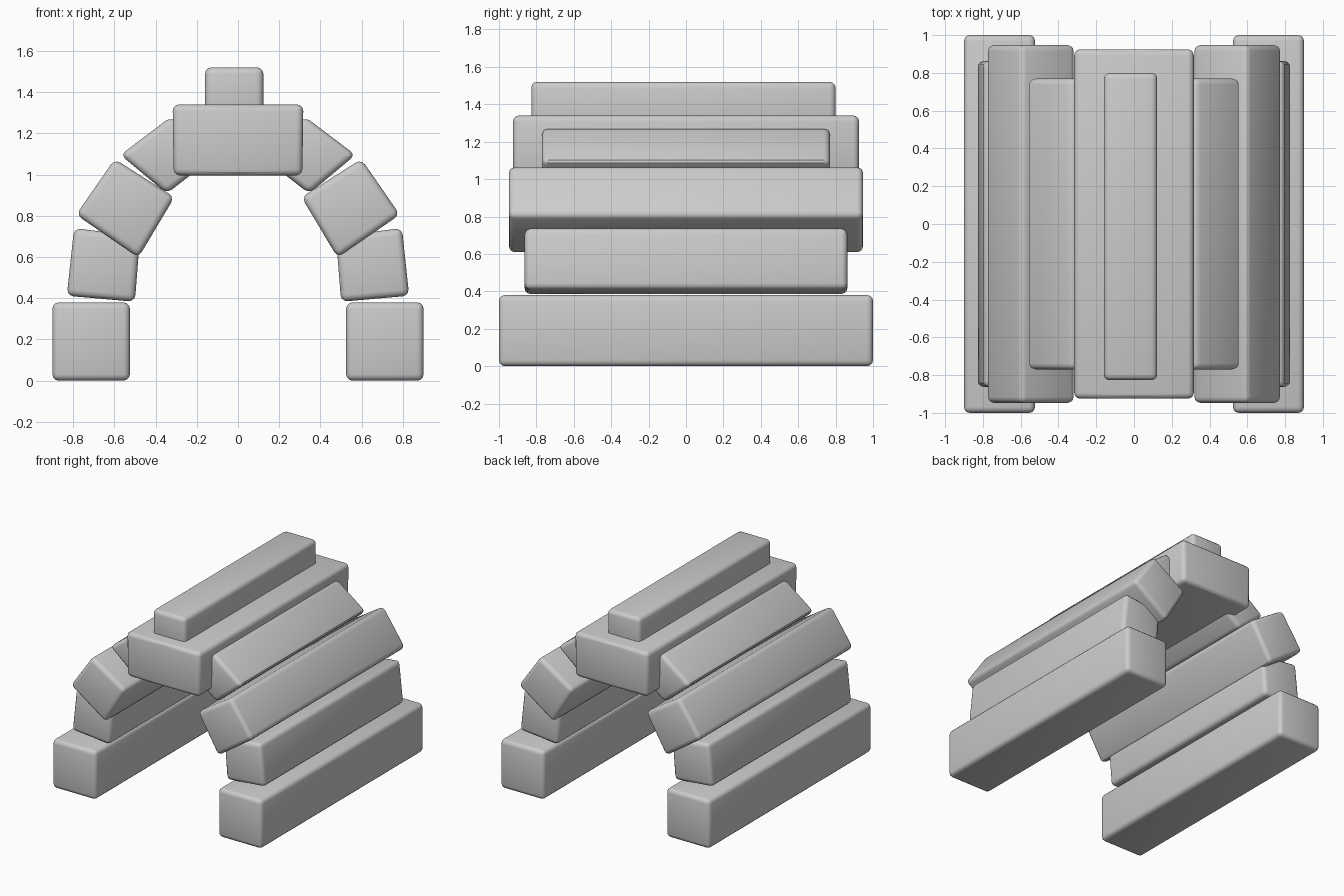
import bpy

if "Cube" in bpy.data.objects:
    bpy.data.objects.remove(bpy.data.objects["Cube"])


def block(name, profile, y0, y1, mirror=True, radius=0.032):
    """Extrude an xz profile along y, round its edges, optionally mirror in x."""
    n = len(profile)
    verts = [(x, y0, z) for x, z in profile] + [(x, y1, z) for x, z in profile]
    faces = [tuple(range(n)), tuple(range(2 * n - 1, n - 1, -1))]
    faces += [(i, i + n, (i + 1) % n + n, (i + 1) % n) for i in range(n)]
    mesh = bpy.data.meshes.new(name)
    mesh.from_pydata(verts, [], faces)
    obj = bpy.data.objects.new(name, mesh)
    bpy.context.collection.objects.link(obj)
    bevel = obj.modifiers.new("Bevel", "BEVEL")
    bevel.width = radius
    bevel.segments = 3
    bevel.limit_method = 'NONE'
    if mirror:
        mir = obj.modifiers.new("Mirror", "MIRROR")
        mir.use_bisect_axis[0] = True
        mir.use_bisect_flip_axis[0] = False
    bpy.context.view_layer.objects.active = obj
    obj.select_set(True)
    for mod in list(obj.modifiers):
        bpy.ops.object.modifier_apply(modifier=mod.name)
    bpy.ops.object.shade_smooth_by_angle()
    obj.select_set(False)
    return obj


# Arch stones, right-hand profiles (counter-clockwise from the front), with half length
stones = [
    ("base_stones", [(0.524, 0), (0.90, 0), (0.90, 0.38), (0.524, 0.38)], 1.0),
    ("lower_stones", [(0.50, 0.383), (0.83, 0.412), (0.795, 0.74), (0.475, 0.70)], 0.863),
    ("middle_stones", [(0.483, 0.597), (0.785, 0.805), (0.598, 1.075), (0.308, 0.89)], 0.947),
    ("upper_stones", [(0.345, 0.908), (0.57, 1.095), (0.325, 1.28), (0.11, 1.09)], 0.77),
    ("keystones", [(-0.312, 0.995), (0.312, 0.995), (0.317, 1.34), (-0.317, 1.34)], 0.925),
]
for name, profile, half in stones:
    block(name, profile, -half, half)

# Off-centre cap stone sunk into the keystones
block("cap_stone", [(-0.16, 1.24), (0.123, 1.24), (0.123, 1.52), (-0.16, 1.52)],
      -0.827, 0.80, mirror=False)
